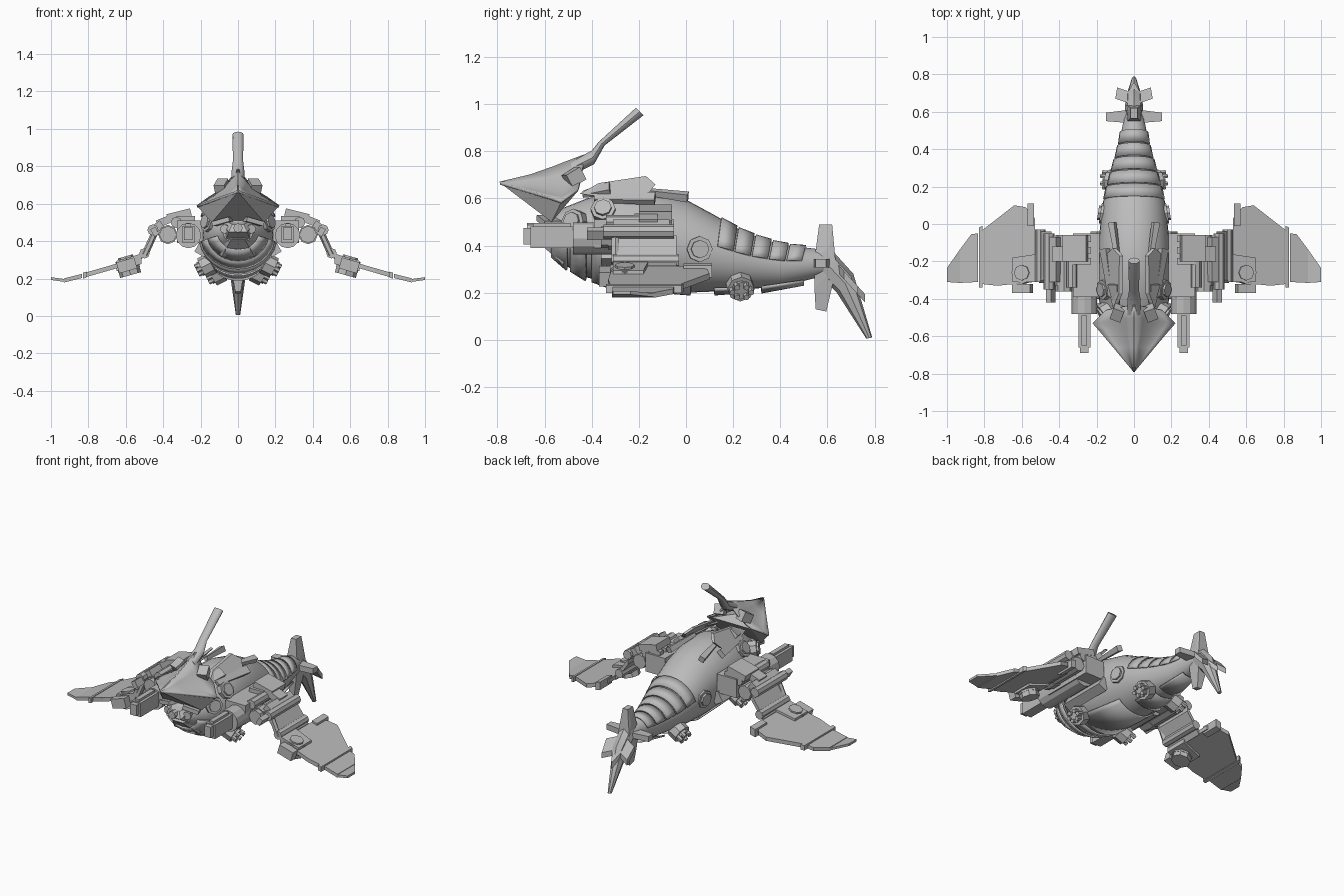
import bpy, bmesh
from math import sin, cos, pi, radians
from mathutils import Vector, Euler

cube = bpy.data.objects.get("Cube")
if cube:
    bpy.data.objects.remove(cube)

mat = bpy.data.materials.new("plain_grey")
mat.use_nodes = True
GREY = (0.5, 0.5, 0.5, 1)
mat.diffuse_color = GREY
mat.node_tree.nodes["Principled BSDF"].inputs["Base Color"].default_value = GREY


def finish(name, bm, mirror=False, smooth=False, shell=0):
    bmesh.ops.recalc_face_normals(bm, faces=bm.faces[:])
    me = bpy.data.meshes.new(name)
    bm.to_mesh(me)
    bm.free()
    me.materials.append(mat)
    ob = bpy.data.objects.new(name, me)
    bpy.context.collection.objects.link(ob)
    if smooth:
        for p in me.polygons:
            p.use_smooth = True
        me.set_sharp_from_angle(angle=radians(35))
    if shell:
        mod = ob.modifiers.new("Shell", 'SOLIDIFY')
        mod.thickness = shell
        mod.offset = 0
    if mirror:
        mod = ob.modifiers.new("Mirror", 'MIRROR')
        mod.use_mirror_merge = False
    return ob


def box(name, loc, size, rot=(0, 0, 0), taper=1):
    """Mirrored box whose front end (-y) can taper."""
    bm = bmesh.new()
    bmesh.ops.create_cube(bm, size=1)
    turn = Euler([radians(a) for a in rot]).to_matrix()
    for v in bm.verts:
        k = taper if v.co.y < 0 else 1
        p = Vector((v.co.x * size[0] * k, v.co.y * size[1], v.co.z * size[2] * k))
        v.co = turn @ p + Vector(loc)
    return finish(name, bm, True)


def cyl(name, loc, r, depth, axis, sides=8, mirror=True):
    bm = bmesh.new()
    bmesh.ops.create_cone(bm, cap_ends=True, segments=sides, radius1=r, radius2=r, depth=depth)
    turn = Vector(axis).to_track_quat('Z', 'Y').to_matrix()
    for v in bm.verts:
        v.co = turn @ v.co + Vector(loc)
    return finish(name, bm, mirror)


def slab(name, pts, height, t, axis='z'):
    """Flat mirrored plate: outline in plan (or in side profile) with a height rule."""
    bm = bmesh.new()
    rings = []
    for d in (-t / 2, t / 2):
        ring = []
        for a, b in pts:
            h = height(a, b) + d
            ring.append(bm.verts.new((a, b, h) if axis == 'z' else (h, a, b)))
        rings.append(ring)
        bm.faces.new(ring)
    n = len(pts)
    for i in range(n):
        j = (i + 1) % n
        bm.faces.new((rings[0][i], rings[0][j], rings[1][j], rings[1][i]))
    return finish(name, bm, True)


def hull(name, pts):
    bm = bmesh.new()
    for x, y, z in pts:
        for s in ((1, -1) if x else (1,)):
            bm.verts.new((x * s, y, z))
    bmesh.ops.convex_hull(bm, input=bm.verts[:])
    return finish(name, bm)


def skin(name, rows, shell, mirror=False):
    """Thin curved shell through rows of points."""
    bm = bmesh.new()
    grid = [[bm.verts.new(p) for p in row] for row in rows]
    for r, q in zip(grid, grid[1:]):
        for i in range(len(r) - 1):
            bm.faces.new((r[i], r[i + 1], q[i + 1], q[i]))
    return finish(name, bm, mirror, True, shell)


def loft(name, stations, seg=24):
    """Oval rings; each is bottom y, z, top y, z and half width."""
    bm = bmesh.new()
    rings = []
    for yb, zb, yt, zt, w in stations:
        ring = []
        for i in range(seg):
            a = 2 * pi * i / seg
            s = (1 + sin(a)) / 2
            ring.append(bm.verts.new((w * cos(a), yb + (yt - yb) * s, zb + (zt - zb) * s)))
        rings.append(ring)
    for r, q in zip(rings, rings[1:]):
        for i in range(seg):
            j = (i + 1) % seg
            bm.faces.new((r[i], r[j], q[j], q[i]))
    bm.faces.new(rings[0])
    bm.faces.new(rings[-1])
    return finish(name, bm, smooth=True)


# Fuselage: y, bottom, top, half width
BODY = [(-.6, .39, .5, .08), (-.52, .32, .56, .14), (-.42, .265, .6, .185), (-.3, .23, .635, .2),
        (-.15, .205, .635, .195), (0, .2, .595, .18), (.12, .205, .53, .165), (.25, .215, .455, .13),
        (.4, .225, .405, .085), (.56, .265, .385, .055), (.63, .29, .35, .03)]
loft("fuselage", [(y, b, y, t, w) for y, b, t, w in BODY], 32)


def body_at(y):
    for p, q in zip(BODY, BODY[1:]):
        if y <= q[0]:
            k = (y - p[0]) / (q[0] - p[0])
            return [p[i] + (q[i] - p[i]) * k for i in (1, 2, 3)]


def band(name, y0, y1, grow0, grow1, a0, a1, lean=0, seg=12):
    """Armour strip wrapped round the fuselage between two angles."""
    rows = []
    for y, g in ((y0, grow0), (y1, grow1)):
        row = []
        for i in range(seg + 1):
            a = radians(a0 + (a1 - a0) * i / seg)
            yy = y - lean * (1 - abs(sin(a)))
            b, t, w = body_at(yy)
            row.append(((w + g) * cos(a), yy, (b + t) / 2 + ((t - b) / 2 + g) * sin(a)))
        rows.append(row)
    return skin(name, rows, .01)


for i in range(5):
    y = .15 + .073 * i
    band(f"tail_plate_{i + 1}", y, y + .066, .003, .006, 12, 168, .02)
for i, y in enumerate((-.57, -.49, -.4)):
    band(f"jaw_band_{i + 1}", y, y + .065, .01, .015, 190, 350)
band("belly_plate", -.3, .02, .012, .008, 225, 315)
band("tail_belly_plate", .32, .5, .018, .015, 235, 305)
band("mid_belly_plate", .12, .26, .012, .012, 240, 300)

# Helmet with a concave crown between ridge and brim, and long swept horn
hull("helmet", [(0, -.785, .663), (.215, -.53, .583), (.14, -.57, .5), (.14, -.46, .63),
                (0, -.5, .675)])
CROWN = [((0, -.79, .667), (.004, -.788, .664)), ((0, -.66, .698), (.11, -.66, .626)),
         ((0, -.56, .733), (.19, -.565, .597)), ((0, -.5, .757), (.22, -.53, .585)),
         ((0, -.43, .783), (.15, -.46, .635))]
rows = []
for ridge, brim in CROWN:
    ridge, brim = Vector(ridge), Vector(brim)
    rows.append([ridge.lerp(brim, k) - Vector((0, 0, .5 * brim.x * k * (1 - k)))
                 for k in (0, .2, .4, .6, .8, 1)])
skin("helmet_crown", rows, .012, True)
loft("horn", [(-.48, .7, -.49, .755, .035), (-.39, .745, -.4, .803, .034),
              (-.345, .825, -.37, .84, .027), (-.18, .953, -.212, .985, .03)], 12)
box("helmet_pod", (.087, -.475, .69), (.06, .07, .06), (30, 0, 20))

# Face
hull("snout", [(.05, -.66, .45), (.03, -.64, .49), (.07, -.56, .39), (.1, -.52, .52)])
hull("jaw", [(.035, -.62, .41), (.09, -.52, .315), (.13, -.51, .4), (.06, -.5, .45)])
box("brow", (.08, -.58, .505), (.1, .08, .025), (0, 15, 20))
cyl("eye", (.065, -.6, .465), .025, .05, (.3, -1, 0))
cyl("nose", (0, -.655, .47), .025, .04, (0, -1, 0), 8, False)

# Back armour plates
spine = [(-.45, .62), (-.37, .665), (-.17, .695), (-.13, .66), (-.16, .62), (-.38, .61)]
slab("spine_plate", spine, lambda y, z: .12 + y * .12 + (.66 - z) * .9, .02, 'x')
box("back_plate", (.1, -.1, .62), (.035, .22, .035), (-8, 25, -12), taper=.6)
box("side_back_plate", (.14, -.26, .6), (.05, .26, .03), (0, 45, -8), taper=.6)
box("neck_plate", (.1, -.38, .63), (.06, .12, .03), (15, 35, 0), taper=.5)


def port(name, loc, axis, r, depth=.05):
    """Round thruster with a raised core."""
    d = Vector(axis).normalized()
    cyl(name, loc, r, depth, d, 8)
    cyl(name + "_cap", Vector(loc) + d * depth * .6, r * .7, depth * .3, d, 8)


port("flank_port", (.155, .055, .385), (1, .15, 0), .055)
port("shoulder_port", (.15, -.35, .545), (1, -.1, .6), .053)
port("cheek_port", (.15, -.47, .5), (1, -.6, .2), .053)
for name, x, y, z in (("rear_thruster", .11, .23, .228), ("front_thruster", .165, -.3, .27)):
    d = Vector((.8, .1, -.4)).normalized()
    port(name, (x, y, z), d, .058, .06)
    for i in range(6):
        a = i * pi / 3
        cyl(f"{name}_nozzle_{i + 1}", Vector((x, y, z)) + d * .04 +
            Vector((.3 * sin(a), cos(a), .6 * sin(a))) * .04, .013, .045, d, 6)

# Tail fins and spike
loft("tail_spike", [(.56, .28, .62, .38, .05), (.64, .2, .71, .28, .045),
                    (.765, .005, .79, .01, .012)], 8)
hull("tail_upper_fin", [(.04, .545, .34), (.04, .635, .33), (.035, .61, .4), (.018, .565, .49),
                        (.018, .62, .49)])
hull("tail_lower_fin", [(.04, .545, .32), (.04, .64, .31), (.03, .545, .22), (.015, .55, .13),
                        (.015, .595, .12)])
slab("tail_side_fin", [(0, .64), (.03, .61), (.15, .595), (.15, .55), (.03, .54), (0, .53)],
     lambda x, y: .325, .035)
slab("tail_rear_fin", [(0, .76), (.03, .71), (.09, .73), (.1, .67), (.04, .65), (0, .62)],
     lambda x, y: .33 - (y - .62) * 1.1, .035)

# Shoulder guns
box("shoulder_block", (.255, -.22, .45), (.14, .34, .12))
cyl("gun_body", (.265, -.31, .43), .068, .34, (0, -1, 0), 12)
box("gun_barrel", (.265, -.56, .435), (.065, .2, .09))
box("gun_muzzle", (.265, -.66, .44), (.045, .06, .07))
box("gun_rail", (.265, -.57, .485), (.03, .16, .02))
for i in range(3):
    box(f"shoulder_rib_{i + 1}", (.28, -.08 - .06 * i, .51), (.1, .035, .05))
cyl("outer_pod", (.375, -.21, .435), .046, .3, (0, -1, 0))
cyl("outer_pod_ring", (.375, -.3, .435), .052, .06, (0, -1, 0))
box("shoulder_cover", (.315, -.13, .54), (.13, .14, .04), (0, 14, 0))
cyl("shoulder_axle", (.33, -.2, .5), .03, .28, (0, 1, 0))
box("arm_link", (.385, -.16, .51), (.1, .08, .04), (0, 22, 0))
box("lower_shoulder", (.19, -.2, .36), (.06, .32, .07), (0, -30, 0))

# Folding arms
box("elbow_block", (.43, -.19, .475), (.06, .24, .045), (0, 35, 0))
box("elbow_rod", (.445, -.25, .45), (.03, .34, .045), (0, 30, 0))
cyl("elbow_hinge", (.455, -.2, .46), .03, .3, (0, 1, 0))
slab("forearm_plate", [(.44, -.04), (.53, -.04), (.53, -.3), (.44, -.31)],
     lambda x, y: .44 - (x - .43) * 1.4, .035)
cyl("wrist_hinge", (.5, -.17, .335), .028, .28, (0, 1, 0))
cyl("arm_piston", (.47, -.3, .39), .018, .14, (.45, 0, -1), 6)


# Wings
def wing_z(x, y=0):
    return .31 - (x - .5) * .288


slab("wing_panel", [(.53, .03), (.58, .09), (.64, .1), (.82, -.04), (.82, -.32),
                    (.73, -.33), (.53, -.31)], wing_z, .025)
slab("wing_rib", [(.81, -.01), (.83, -.02), (.83, -.34), (.81, -.34)], wing_z, .032)
slab("wing_root_strip", [(.535, .11), (.57, .11), (.57, -.01), (.535, -.01)], wing_z, .05)
slab("wing_root_block", [(.515, -.16), (.65, -.18), (.65, -.31), (.515, -.31)], wing_z, .055)
slab("wing_inner_tip", [(.835, -.05), (.87, -.055), (.93, -.135), (.93, -.315), (.835, -.31)],
     lambda x, y: .215 - (x - .83) * .25, .022)
slab("wing_outer_tip", [(.93, -.135), (1, -.235), (1, -.31), (.93, -.315)],
     lambda x, y: .19 + (x - .93) * .14, .015)
port("wing_engine", (.59, -.26, .275), (.28, 0, 1), .06, .06)
cyl("wing_engine_bottom", (.58, -.26, .24), .058, .045, (.28, 0, 1), 8)
box("wing_engine_block", (.595, -.345, .27), (.1, .05, .06), (0, 16, 0))
